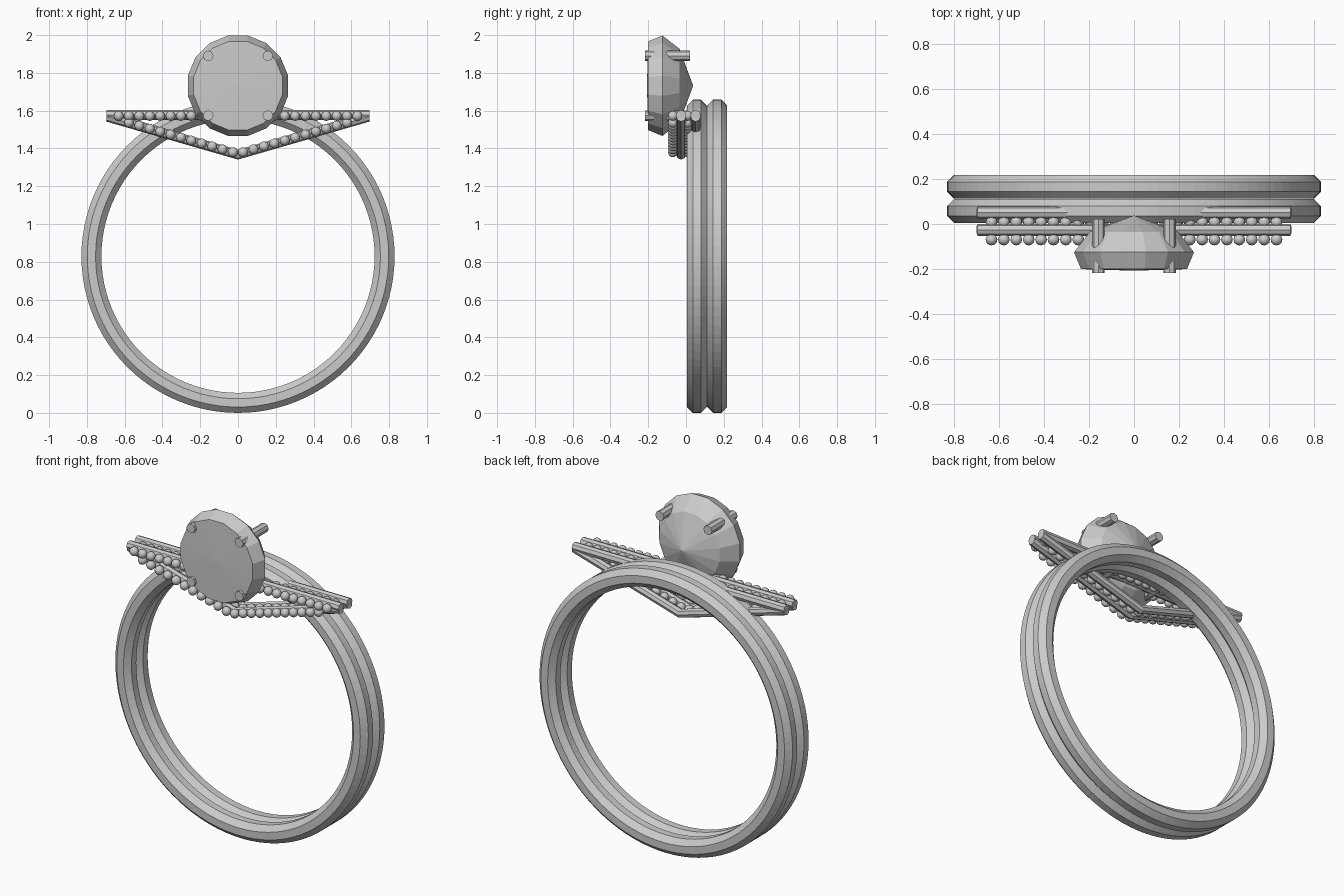
import bpy, bmesh, math

if "Cube" in bpy.data.objects:
    bpy.data.objects.remove(bpy.data.objects["Cube"])


def finish(bm, name, smooth=False):
    bmesh.ops.recalc_face_normals(bm, faces=bm.faces)
    me = bpy.data.meshes.new(name)
    bm.to_mesh(me)
    bm.free()
    ob = bpy.data.objects.new(name, me)
    bpy.context.collection.objects.link(ob)
    if smooth:
        for p in me.polygons:
            p.use_smooth = True
    return ob


def lathe(name, profile, n, cz, closed=False, phase=0.0):
    """Turn a (radius, y) profile about a y-parallel axis at height cz."""
    bm = bmesh.new()
    rings = []
    for r, y in profile:
        if r == 0:
            rings.append([bm.verts.new((0, y, cz))] * n)
        else:
            rings.append([bm.verts.new((r * math.cos(a), y, cz + r * math.sin(a)))
                          for a in (2 * math.pi * (i + phase) / n for i in range(n))])
    pairs = list(zip(rings, rings[1:]))
    if closed:
        pairs.append((rings[-1], rings[0]))
    for a, b in pairs:
        for i in range(n):
            j = (i + 1) % n
            bm.faces.new(list(dict.fromkeys((a[i], a[j], b[j], b[i]))))
    return finish(bm, name)


def bar(name, points, radius):
    """Round eight-sided bar along a path."""
    cu = bpy.data.curves.new(name, 'CURVE')
    cu.dimensions = '3D'
    cu.bevel_depth = radius
    cu.bevel_resolution = 2
    cu.use_fill_caps = True
    sp = cu.splines.new('POLY')
    sp.points.add(len(points) - 1)
    for p, co in zip(sp.points, points):
        p.co = (*co, 1)
    ob = bpy.data.objects.new(name, cu)
    bpy.context.collection.objects.link(ob)
    bpy.ops.object.select_all(action='DESELECT')
    ob.select_set(True)
    bpy.context.view_layer.objects.active = ob
    bpy.ops.object.convert(target='MESH')
    for p in bpy.context.object.data.polygons:
        p.use_smooth = False


def beads(name, centres, radius):
    bm = bmesh.new()
    for c in centres:
        made = bmesh.ops.create_uvsphere(bm, u_segments=12, v_segments=8, radius=radius)
        bmesh.ops.translate(bm, verts=made['verts'], vec=c)
    finish(bm, name, True)


# Two finger bands with octagonal section
for k, y in enumerate((0.058, 0.165)):
    R = 0.053 / math.cos(math.pi / 8)
    section = [(0.776 + R * math.cos(a), y + R * math.sin(a))
               for a in (math.pi / 8 + math.pi / 4 * i for i in range(8))]
    lathe(f"band_{k + 1}", section, 96, 0.829, closed=True)

# Faceted round gem facing forward
lathe("gem", [(0, -0.207), (0.24, -0.2), (0.271, -0.125), (0.2, -0.035), (0, 0.038)],
      16, 1.732, phase=0.5)

# Four prongs through the gem edge
for sx in (-1, 1):
    for sz in (-1, 1):
        x, z = 0.158 * sx, 1.732 + 0.158 * sz
        bar("prong", [(x, -0.217, z), (x, 0.022, z)], 0.028)

# Two identical triangular frames with bead rows on their front
for k, y in enumerate((-0.026, 0.051)):
    tag = f"{k + 1}"
    bar("top_bar_" + tag, [(-0.695, y, 1.577), (0.695, y, 1.577)], 0.027)
    bar("v_bar_" + tag, [(-0.692, y, 1.568), (0, y, 1.367), (0.692, y, 1.568)], 0.026)
    beads("top_beads_" + tag,
          [(-0.632 + i * 1.264 / 23, y - 0.043, 1.572) for i in range(24)], 0.026)
    beads("v_beads_" + tag,
          [(s * x, y - 0.043, 1.372 + 0.284 * x) for s in (-1, 1)
           for x in (0.027 + 0.055 * i for i in range(11))], 0.026)
